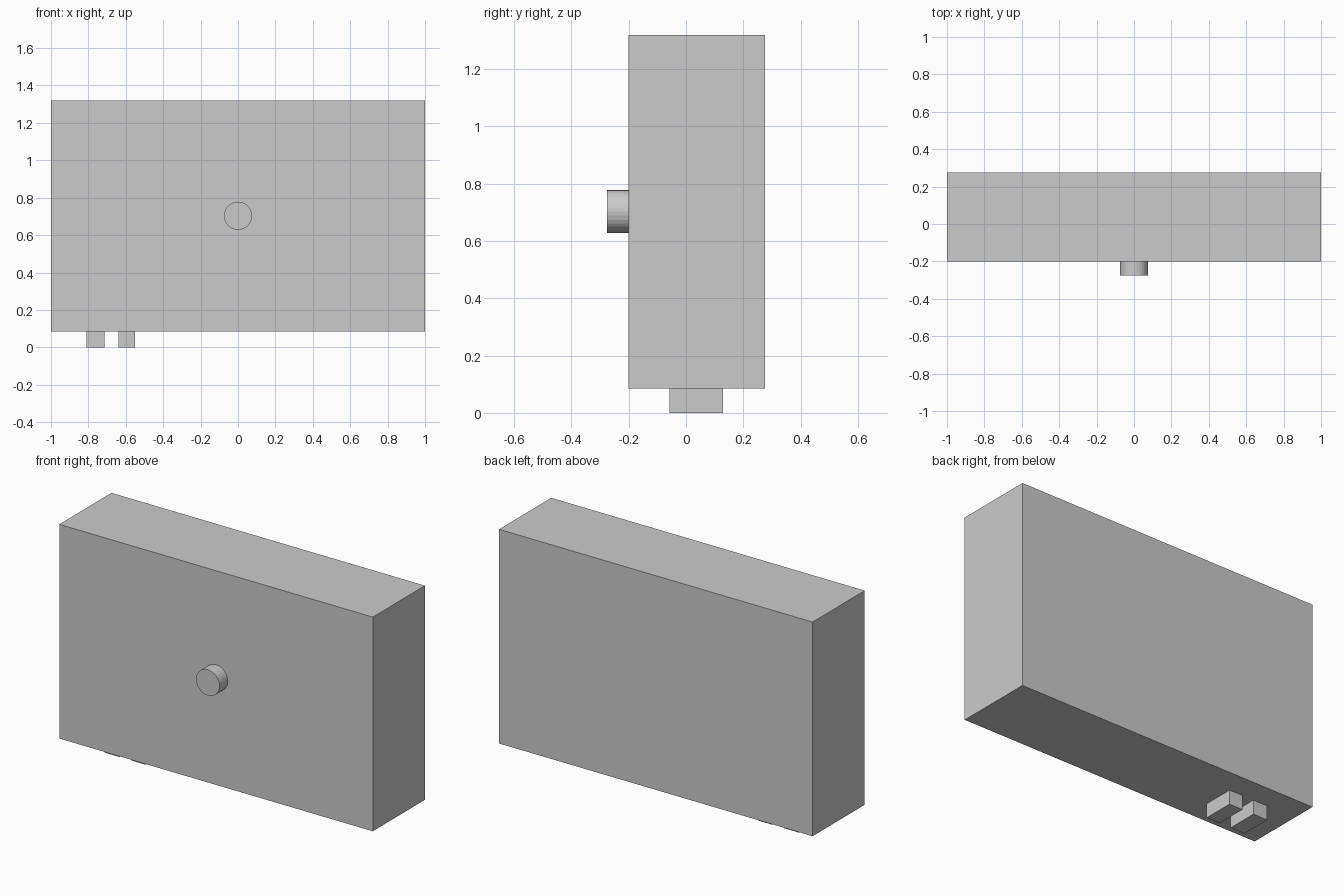
import bpy
from math import radians

if "Cube" in bpy.data.objects:
    bpy.data.objects.remove(bpy.data.objects["Cube"])


def box(name, x, y, z):
    """Box from (min, max) ranges on each axis."""
    bpy.ops.mesh.primitive_cube_add(size=1, location=[(a + b) / 2 for a, b in (x, y, z)])
    ob = bpy.context.object
    ob.name = name
    ob.scale = [b - a for a, b in (x, y, z)]
    bpy.ops.object.transform_apply(location=False, rotation=False, scale=True)
    return ob


BOTTOM, FRONT = 0.085, -0.2

# Main case
box("case", (-1, 1), (FRONT, 0.275), (BOTTOM, 1.32))

# Two small blocks under the left end
for name, x in (("left_foot", (-0.81, -0.715)), ("right_foot", (-0.64, -0.55))):
    box(name, x, (-0.058, 0.13), (0, BOTTOM))

# Round knob on the front face
bpy.ops.mesh.primitive_cylinder_add(vertices=32, radius=0.075, depth=0.075,
                                    location=(0, FRONT - 0.0375, 0.703),
                                    rotation=(radians(90), 0, 0))
bpy.context.object.name = "front_knob"
